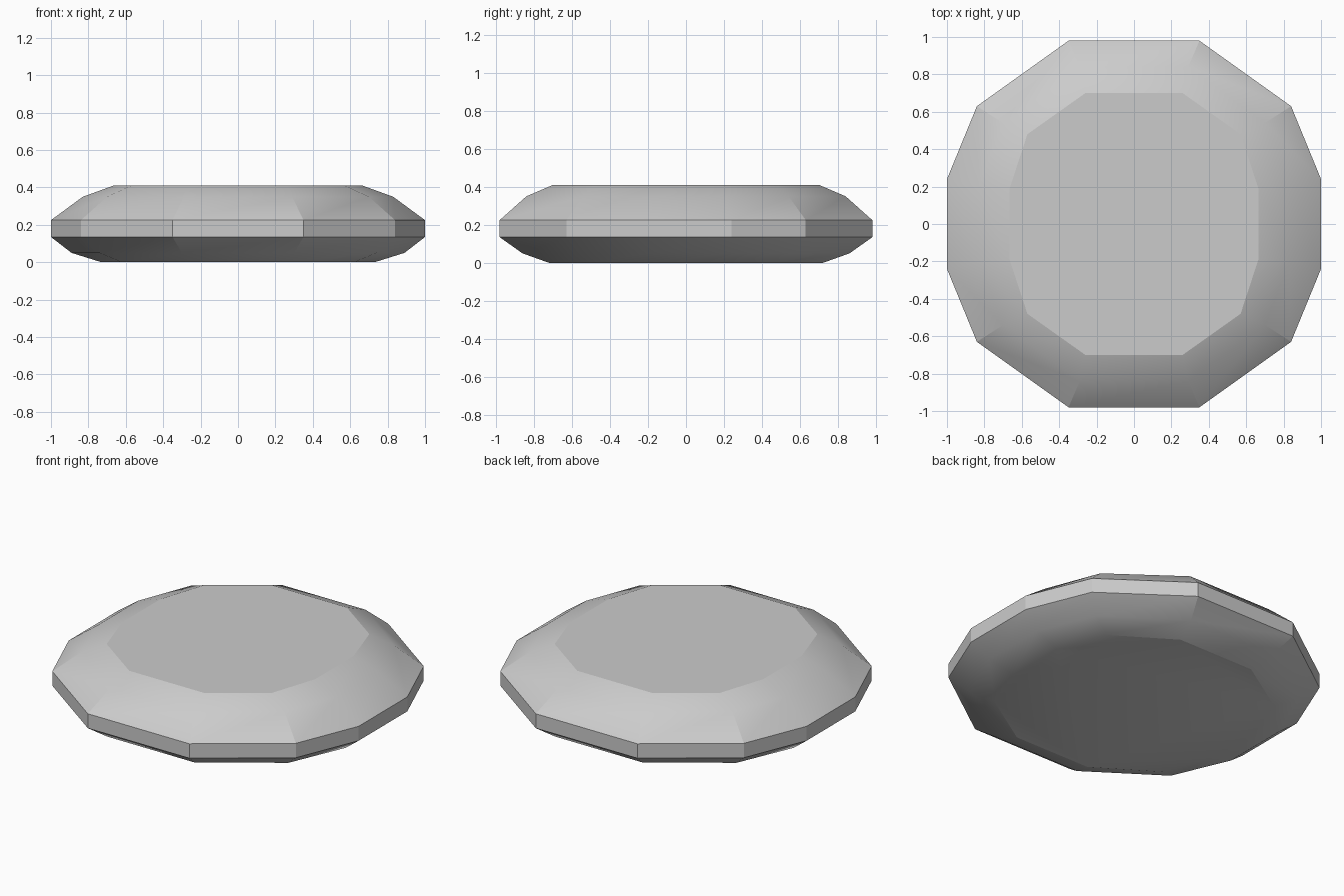
import bpy, bmesh, math

if "Cube" in bpy.data.objects:
    bpy.data.objects.remove(bpy.data.objects["Cube"])

# Each level: height and three corner points of one quadrant of the 12-sided outline
levels = [
    (0.00, [(0.73, 0.19), (0.62, 0.49), (0.26, 0.72)]),
    (0.05, [(0.89, 0.21), (0.74, 0.56), (0.30, 0.86)]),
    (0.135, [(1.00, 0.24), (0.84, 0.63), (0.35, 0.98)]),
    (0.225, [(1.00, 0.24), (0.84, 0.63), (0.35, 0.98)]),
    (0.35, [(0.83, 0.20), (0.70, 0.54), (0.29, 0.84)]),
    (0.41, [(0.665, 0.19), (0.57, 0.48), (0.26, 0.70)]),
]


def outline(q):
    """Mirror a quadrant into a full counter-clockwise ring."""
    half = q + [(-x, y) for x, y in reversed(q)]
    return half + [(-x, -y) for x, y in half]


bm = bmesh.new()
rings = [[bm.verts.new((x, y, z)) for x, y in outline(q)] for z, q in levels]

# Side bands
for low, high in zip(rings, rings[1:]):
    for i in range(12):
        j = (i + 1) % 12
        bm.faces.new((low[i], low[j], high[j], high[i]))

# Flat caps
bm.faces.new(rings[-1])
bm.faces.new(rings[0][::-1])

mesh = bpy.data.meshes.new("faceted_disc")
bm.to_mesh(mesh)
bm.free()
disc = bpy.data.objects.new("faceted_disc", mesh)
bpy.context.collection.objects.link(disc)

# Soft bands with crisp corners
bpy.context.view_layer.objects.active = disc
disc.select_set(True)
bpy.ops.object.shade_smooth_by_angle(angle=math.radians(19))
